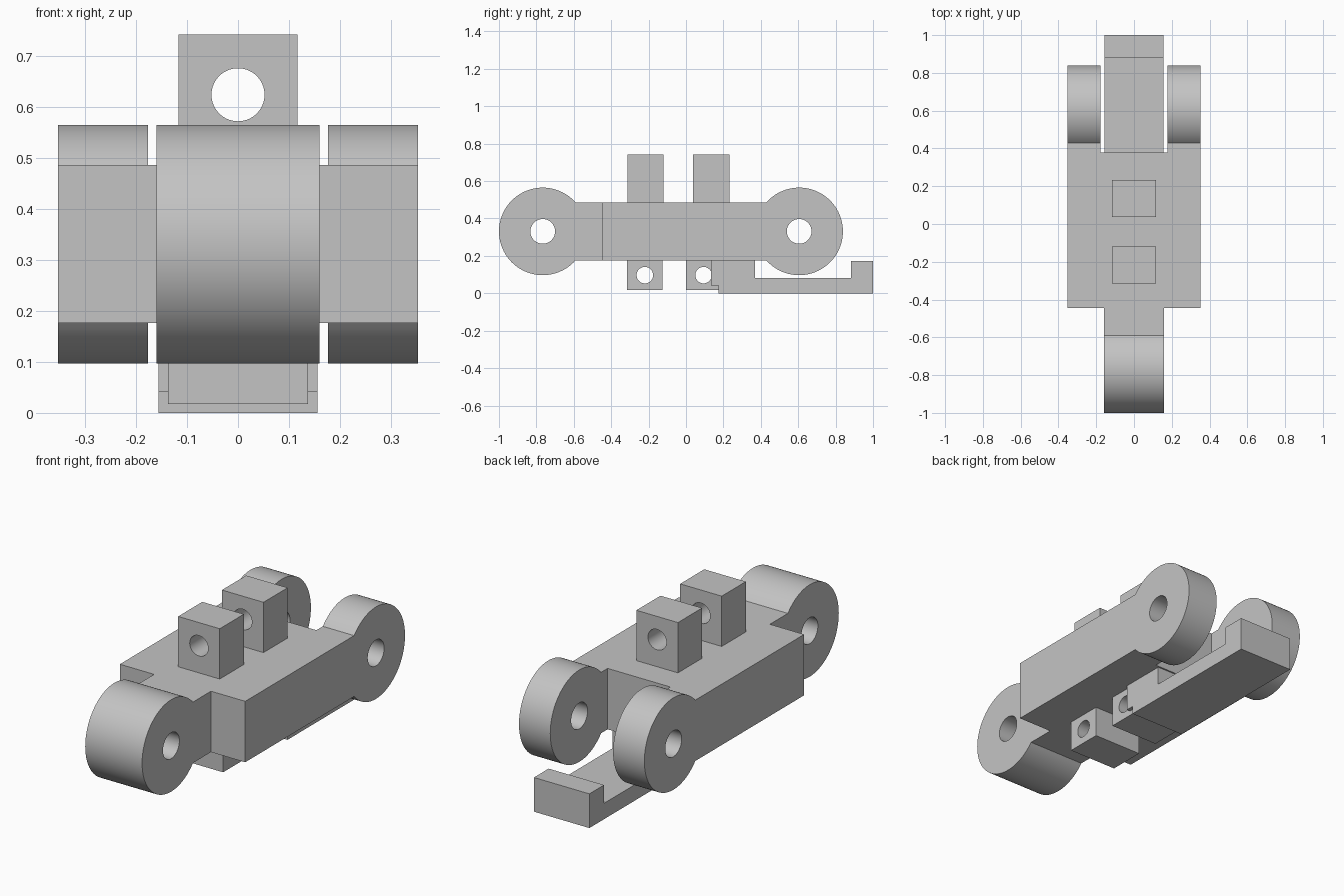
import bpy
import bmesh
from math import pi, radians
from mathutils import Matrix, Vector

default = bpy.data.objects.get("Cube")
if default:
    bpy.data.objects.remove(default, do_unlink=True)

steel = bpy.data.materials.new("plain grey")
steel.use_nodes = True
grey = (0.55, 0.55, 0.55, 1)
steel.diffuse_color = grey
steel.node_tree.nodes["Principled BSDF"].inputs["Base Color"].default_value = grey


def finish(name, bm):
    bmesh.ops.recalc_face_normals(bm, faces=bm.faces)
    mesh = bpy.data.meshes.new(name)
    bm.to_mesh(mesh)
    bm.free()
    mesh.materials.append(steel)
    obj = bpy.data.objects.new(name, mesh)
    bpy.context.collection.objects.link(obj)
    return obj


def box(name, x, y0, y1, z0, z1):
    """Box centred on x = 0 with half width x."""
    bm = bmesh.new()
    centre = Vector((0, (y0 + y1) / 2, (z0 + z1) / 2))
    size = Matrix.Diagonal((2 * x, y1 - y0, z1 - z0, 1))
    bmesh.ops.create_cube(bm, size=1, matrix=Matrix.Translation(centre) @ size)
    return finish(name, bm)


def cylinder(name, axis, y, z, radius, length):
    bm = bmesh.new()
    turn = Matrix.Rotation(pi / 2, 4, "Y" if axis == "x" else "X")
    bmesh.ops.create_cone(bm, cap_ends=True, segments=96, radius1=radius,
                          radius2=radius, depth=length,
                          matrix=Matrix.Translation((0, y, z)) @ turn)
    return finish(name, bm)


def combine(target, tool, operation):
    """Apply a boolean and discard the tool."""
    mod = target.modifiers.new(operation.lower(), "BOOLEAN")
    mod.operation = operation
    mod.solver = "EXACT"
    mod.object = tool
    select(target)
    bpy.ops.object.modifier_apply(modifier=mod.name)
    bpy.data.objects.remove(tool, do_unlink=True)


def select(obj):
    bpy.ops.object.select_all(action="DESELECT")
    obj.select_set(True)
    bpy.context.view_layer.objects.active = obj


# Link body: wide block, front tongue, and round barrels at both ends
low, high, pin_z = 0.176, 0.486, 0.331
front_y, rear_y = -0.766, 0.605
half, tongue = 0.353, 0.16
link = box("link_body", half, -0.446, rear_y, low, high)
combine(link, box("tongue", tongue, front_y, -0.3, low, high), "UNION")
combine(link, cylinder("front_barrel", "x", front_y, pin_z, 0.234, 2 * tongue), "UNION")
combine(link, cylinder("rear_barrel", "x", rear_y, pin_z, 0.234, 2 * half), "UNION")

# Rear fork slot and pin holes
combine(link, box("slot", 0.177, 0.378, 1, 0, 0.8), "DIFFERENCE")
for y in (front_y, rear_y):
    combine(link, cylinder("pin_hole", "x", y, pin_z, 0.066, 1), "DIFFERENCE")
parts = [link]

# Upper lugs, bored front to back
for name, y in (("front_upper_lug", -0.217), ("rear_upper_lug", 0.135)):
    lug = box(name, 0.117, y - 0.097, y + 0.097, high - 0.02, 0.742)
    combine(lug, cylinder("bore", "y", y, 0.624, 0.052, 0.5), "DIFFERENCE")
    parts.append(lug)

# Lower lugs, bored side to side
for name, y in (("front_lower_lug", -0.22), ("rear_lower_lug", 0.094)):
    lug = box(name, 0.137, y - 0.095, y + 0.085 + 0.01, 0.017, low + 0.02)
    combine(lug, cylinder("bore", "x", y, 0.097, 0.044, 1), "DIFFERENCE")
    parts.append(lug)

# Hooked foot under the rear, extruded from its side profile
profile = [(0.175, 0), (1, 0), (1, 0.174), (0.882, 0.174), (0.882, 0.081),
           (0.37, 0.081), (0.37, low), (0.133, low), (0.133, 0.041), (0.175, 0.041)]
bm = bmesh.new()
face = bm.faces.new([bm.verts.new((-0.156, y, z)) for y, z in profile])
side = bmesh.ops.extrude_face_region(bm, geom=[face])["geom"]
bmesh.ops.translate(bm, vec=(0.312, 0, 0),
                    verts=[v for v in side if isinstance(v, bmesh.types.BMVert)])
parts.append(finish("hooked_foot", bm))

for part in parts:
    select(part)
    bpy.ops.object.shade_smooth_by_angle(angle=radians(30))
